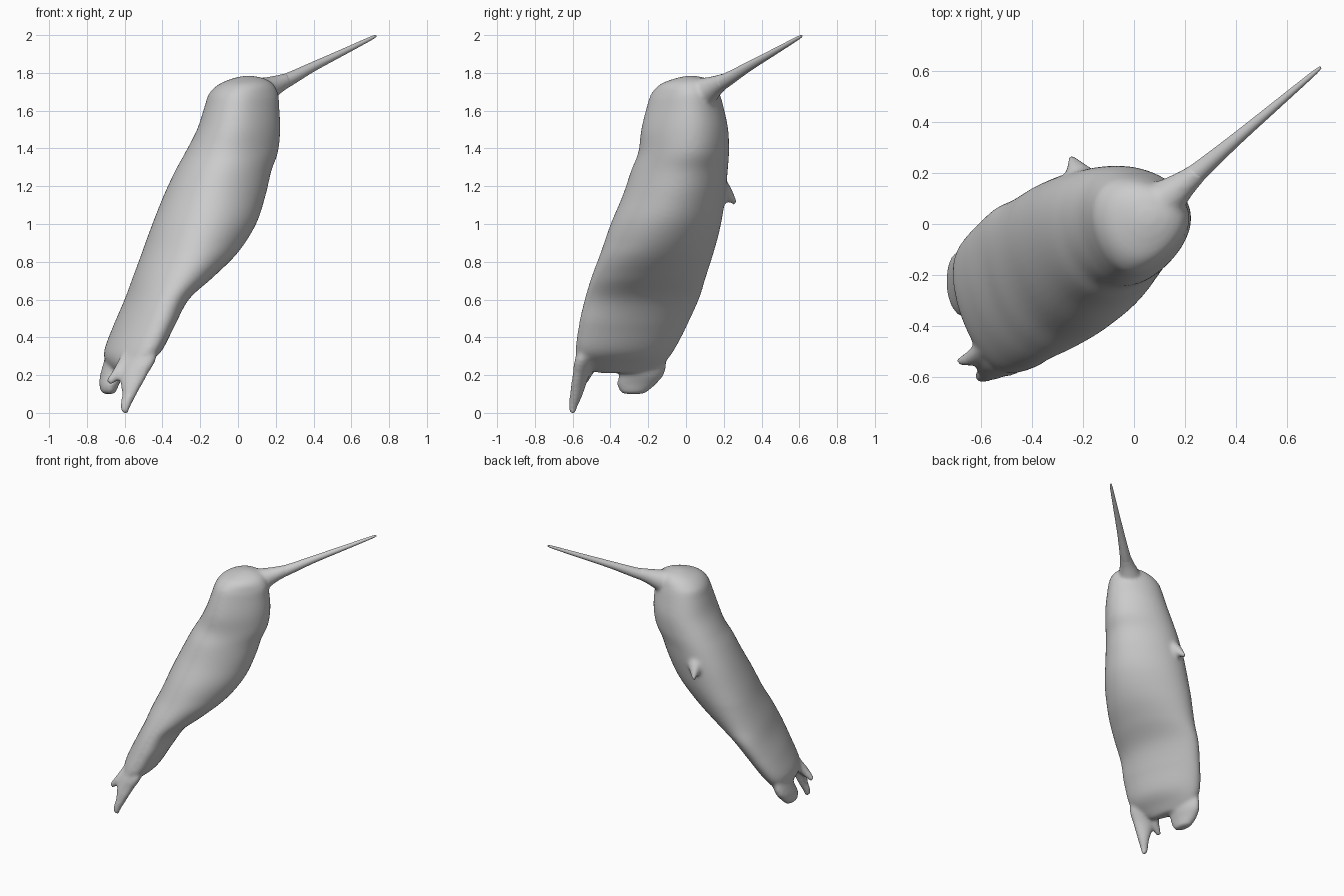
import bpy, bmesh, math
from mathutils import Vector

if "Cube" in bpy.data.objects:
    bpy.data.objects.remove(bpy.data.objects["Cube"])

SIDES = 48
SIDEWAYS = Vector((math.sqrt(0.5), -math.sqrt(0.5), 0))  # towards the bird's right flank


def spline(rows, steps=6):
    """Catmull-Rom interpolation of equally long rows of numbers."""
    out = []
    for i in range(len(rows) - 1):
        a, b, c, d = rows[max(i - 1, 0)], rows[i], rows[i + 1], rows[min(i + 2, len(rows) - 1)]
        for s in range(steps):
            t = s / steps
            out.append([0.5 * (2 * q + (r - p) * t + (2 * p - 5 * q + 4 * r - w) * t * t
                               + (3 * q - p - 3 * r + w) * t ** 3)
                        for p, q, r, w in zip(a, b, c, d)])
    return out + [list(rows[-1])]


def slanted_rings(rows, lean=0.0):
    """Horizontal tilted ellipses: z, x range, y range, x-y correlation.
    lean makes the upper ones egg-shaped towards the left flank."""
    rings = []
    for z, x0, x1, y0, y1, c in spline(rows):
        phase = math.acos(max(-0.95, min(0.95, c)))
        centre = Vector(((x0 + x1) / 2, (y0 + y1) / 2, z))
        offsets = []
        for k in range(SIDES):
            t = math.tau * k / SIDES
            offsets.append(Vector(((x1 - x0) / 2 * math.cos(t),
                                   (y1 - y0) / 2 * math.cos(t + phase), 0)))
        reach = max(o.dot(SIDEWAYS) for o in offsets)
        shift = lean * max(0, min(1, (z - 0.5) / 0.4, (1.79 - z) / 0.1))
        rings.append([centre + o - SIDEWAYS * shift * (2 * (o.dot(SIDEWAYS) / reach) ** 2 - 1)
                      for o in offsets])
    return rings


def tube_rings(rows):
    """Round rings along a path: x, y, z, radius."""
    pts = spline(rows)
    rings = []
    for i, p in enumerate(pts):
        tangent = Vector(pts[min(i + 1, len(pts) - 1)][:3]) - Vector(pts[max(i - 1, 0)][:3])
        rot = tangent.to_track_quat('Z', 'Y')
        rings.append([Vector(p[:3]) + rot @ Vector((p[3] * math.cos(math.tau * k / SIDES),
                                                   p[3] * math.sin(math.tau * k / SIDES), 0))
                      for k in range(SIDES)])
    return rings


def loft(bm, rings):
    """Skin a list of rings and cap both ends."""
    vs = [[bm.verts.new(p) for p in ring] for ring in rings]
    faces = [bm.faces.new((a[k], a[(k + 1) % SIDES], b[(k + 1) % SIDES], b[k]))
             for a, b in zip(vs, vs[1:]) for k in range(SIDES)]
    faces += [bm.faces.new(vs[0][::-1]), bm.faces.new(vs[-1])]
    bmesh.ops.recalc_face_normals(bm, faces=faces)


def make_object(name, ring_sets):
    bm = bmesh.new()
    for rings in ring_sets:
        loft(bm, rings)
    for f in bm.faces:
        f.smooth = True
    mesh = bpy.data.meshes.new(name)
    bm.to_mesh(mesh)
    bm.free()
    ob = bpy.data.objects.new(name, mesh)
    bpy.context.collection.objects.link(ob)
    return ob


# Head, belly and flat tail in one sweep
torso = slanted_rings([
    (0.21, -0.66, -0.56, -0.46, -0.20, -0.70),
    (0.25, -0.69, -0.50, -0.56, -0.13, -0.60),
    (0.32, -0.71, -0.41, -0.585, -0.07, -0.54),
    (0.45, -0.665, -0.34, -0.57, 0.00, -0.51),
    (0.60, -0.60, -0.26, -0.54, 0.065, -0.43),
    (0.72, -0.555, -0.13, -0.505, 0.10, -0.29),
    (0.85, -0.505, 0.00, -0.455, 0.14, -0.21),
    (1.00, -0.45, 0.095, -0.40, 0.18, -0.13),
    (1.15, -0.39, 0.145, -0.335, 0.205, -0.09),
    (1.28, -0.33, 0.175, -0.29, 0.217, -0.06),
    (1.38, -0.275, 0.210, -0.25, 0.225, -0.03),
    (1.50, -0.215, 0.22, -0.235, 0.22, 0.0),
    (1.62, -0.175, 0.215, -0.205, 0.195, 0.0),
    (1.69, -0.15, 0.21, -0.18, 0.175, 0.0),
    (1.74, -0.10, 0.185, -0.135, 0.15, 0.0),
    (1.77, -0.03, 0.14, -0.06, 0.11, 0.0),
    (1.784, 0.03, 0.08, 0.00, 0.05, 0.0),
], lean=0.026)

# Ragged feather tips below the tail
long_feather = slanted_rings([
    (0.42, -0.51, -0.45, -0.50, -0.43, -0.5),
    (0.30, -0.60, -0.43, -0.582, -0.45, -0.5),
    (0.20, -0.625, -0.48, -0.60, -0.51, -0.4),
    (0.10, -0.615, -0.535, -0.615, -0.545, -0.2),
    (0.03, -0.625, -0.57, -0.62, -0.575, 0.0),
    (-0.005, -0.61, -0.58, -0.615, -0.585, 0.0),
])
broad_feather = slanted_rings([
    (0.36, -0.68, -0.57, -0.31, -0.10, -0.5),
    (0.22, -0.725, -0.60, -0.35, -0.11, -0.4),
    (0.15, -0.735, -0.63, -0.365, -0.16, -0.3),
    (0.10, -0.72, -0.65, -0.34, -0.22, -0.2),
])
small_feather = tube_rings([
    (-0.57, -0.47, 0.31, 0.04),
    (-0.63, -0.52, 0.22, 0.032),
    (-0.685, -0.54, 0.16, 0.018),
])

# Small hooked claw on the left flank
claw = tube_rings([
    (-0.17, 0.10, 1.23, 0.10),
    (-0.215, 0.19, 1.175, 0.055),
    (-0.24, 0.245, 1.128, 0.022),
    (-0.25, 0.264, 1.105, 0.012),
])

# Flared root that blends the bill into the face
bill_root = tube_rings([
    (0.08, 0.06, 1.675, 0.095),
    (0.14, 0.11, 1.705, 0.074),
    (0.20, 0.16, 1.735, 0.052),
    (0.26, 0.21, 1.762, 0.039),
])

body = make_object("body", [torso, long_feather, broad_feather, small_feather, claw, bill_root])
fuse = body.modifiers.new("fuse", 'REMESH')
fuse.mode = 'VOXEL'
fuse.voxel_size = 0.011
fuse.use_smooth_shade = True
soften = body.modifiers.new("soften", 'SMOOTH')
soften.factor = 0.5
soften.iterations = 12

# Long thin bill
make_object("bill", [tube_rings([
    (0.20, 0.16, 1.735, 0.045),
    (0.27, 0.22, 1.766, 0.036),
    (0.40, 0.332, 1.834, 0.025),
    (0.56, 0.468, 1.912, 0.017),
    (0.70, 0.587, 1.981, 0.010),
    (0.73, 0.613, 1.996, 0.005),
])])
